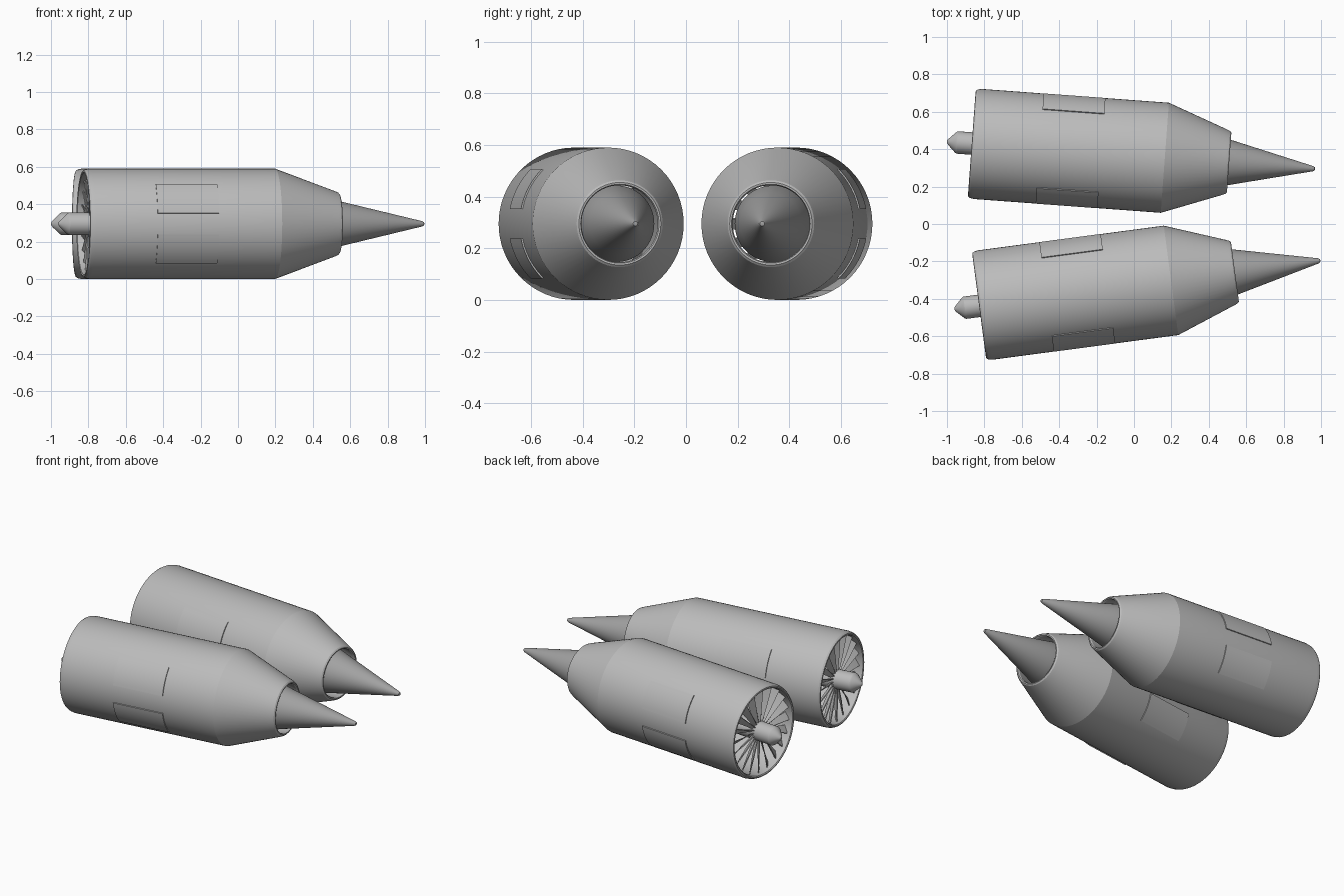
import bpy, bmesh, math
from mathutils import Matrix, Vector

if "Cube" in bpy.data.objects:
    bpy.data.objects.remove(bpy.data.objects["Cube"])

R = 0.295      # outer radius of the casing
BLADES = 20


def material(name, v):
    m = bpy.data.materials.new(name)
    m.diffuse_color = (v, v, v, 1)
    m.use_nodes = True
    m.node_tree.nodes["Principled BSDF"].inputs["Base Color"].default_value = m.diffuse_color
    return m


GREY = material("casing_grey", 0.5)
DARK = material("cone_grey", 0.36)


def finish(bm, name, mat, matrix, angle=18):
    bmesh.ops.remove_doubles(bm, verts=bm.verts, dist=1e-5)
    bmesh.ops.recalc_face_normals(bm, faces=bm.faces)
    me = bpy.data.meshes.new(name)
    bm.to_mesh(me)
    bm.free()
    me.materials.append(mat)
    ob = bpy.data.objects.new(name, me)
    bpy.context.collection.objects.link(ob)
    ob.matrix_world = matrix
    bpy.ops.object.select_all(action='DESELECT')
    ob.select_set(True)
    bpy.context.view_layer.objects.active = ob
    bpy.ops.object.shade_smooth_by_angle(angle=math.radians(angle))
    return ob


def lathe(name, profile, mat, matrix, closed=False, steps=64):
    """Turn (x, radius) points around the local x axis."""
    bm = bmesh.new()
    vs = [bm.verts.new((x, 0, r)) for x, r in profile]
    pairs = list(zip(vs, vs[1:])) + ([(vs[-1], vs[0])] if closed else [])
    es = [bm.edges.new(p) for p in pairs]
    bmesh.ops.spin(bm, geom=vs + es, cent=(0, 0, 0), axis=(1, 0, 0),
                   angle=math.tau, steps=steps, use_merge=True)
    return finish(bm, name, mat, matrix)


def fan(name, matrix):
    """Ring of pitched blades that widen towards the tip."""
    bm = bmesh.new()
    for i in range(BLADES):
        rot = Matrix.Rotation(math.tau * i / BLADES, 4, 'X')
        rings = []
        for r, half, pitch in ((0.05, 0.012, 25), (0.16, 0.02, 40), (0.27, 0.027, 55)):
            c, s = math.cos(math.radians(pitch)), math.sin(math.radians(pitch))
            ring = []
            for a, b in ((-half, -.003), (half, -.003), (half, .003), (-half, .003)):
                p = Vector((0.175 + a * c - b * s, a * s + b * c, r))
                ring.append(bm.verts.new(rot @ p))
            rings.append(ring)
        for lo, hi in zip(rings, rings[1:]):
            for k in range(4):
                bm.faces.new((lo[k], lo[(k + 1) % 4], hi[(k + 1) % 4], hi[k]))
        bm.faces.new(rings[0])
        bm.faces.new(rings[-1])
    return finish(bm, name, GREY, matrix)


def panel(name, mid, matrix):
    """Curved access panel lying just proud of the casing."""
    bm = bmesh.new()
    n, rows = 10, []
    for i in range(n + 1):
        a = math.radians(mid - 17 + 34 * i / n)
        rows.append([bm.verts.new((x, r * math.cos(a), r * math.sin(a)))
                     for x, r in ((0.497, 0.288), (0.497, R + 0.006),
                                  (0.828, R + 0.006), (0.828, 0.288))])
    for lo, hi in zip(rows, rows[1:]):
        for k in range(4):
            bm.faces.new((lo[k], lo[(k + 1) % 4], hi[(k + 1) % 4], hi[k]))
    bm.faces.new(rows[0])
    bm.faces.new(rows[-1])
    return finish(bm, name, GREY, matrix)


def engine(side, start, end):
    # local x runs from the spinner tip to the tail cone tip
    ang = math.atan2(end[1] - start[1], end[0] - start[0])
    m = Matrix.Translation((start[0], start[1], R)) @ Matrix.Rotation(ang, 4, 'Z')

    # hollow casing with rounded inlet lip and tapered nozzle
    lathe(side + "_casing", [
        (0.150, 0.268), (0.137, 0.272), (0.133, 0.278), (0.135, 0.285),
        (0.145, 0.291), (0.165, R), (1.168, R), (1.490, 0.175),
        (1.506, 0.168), (1.513, 0.160), (1.512, 0.153), (1.502, 0.149),
        (1.400, 0.165), (1.130, 0.268)], GREY, m, closed=True)

    # spinner and shaft
    lathe(side + "_spinner", [
        (0, 0), (0.002, 0.009), (0.008, 0.017), (0.048, 0.056), (0.056, 0.060),
        (1.30, 0.060), (1.30, 0)], GREY, m, steps=40)

    fan(side + "_fan", m)

    # tail cone
    lathe(side + "_tail_cone", [
        (1.28, 0), (1.28, 0.10), (1.36, 0.148), (1.41, 0.148), (1.52, 0.120),
        (1.962, 0.014), (1.971, 0.009), (1.974, 0)], DARK, m)

    # four access panels, two on each flank
    for k, mid in enumerate((28, -28, 152, -152)):
        panel(f"{side}_panel_{k + 1}", mid, m)


engine("left", (-1.0, 0.44), (0.967, 0.295))
engine("right", (-0.96, -0.455), (1.0, -0.195))
